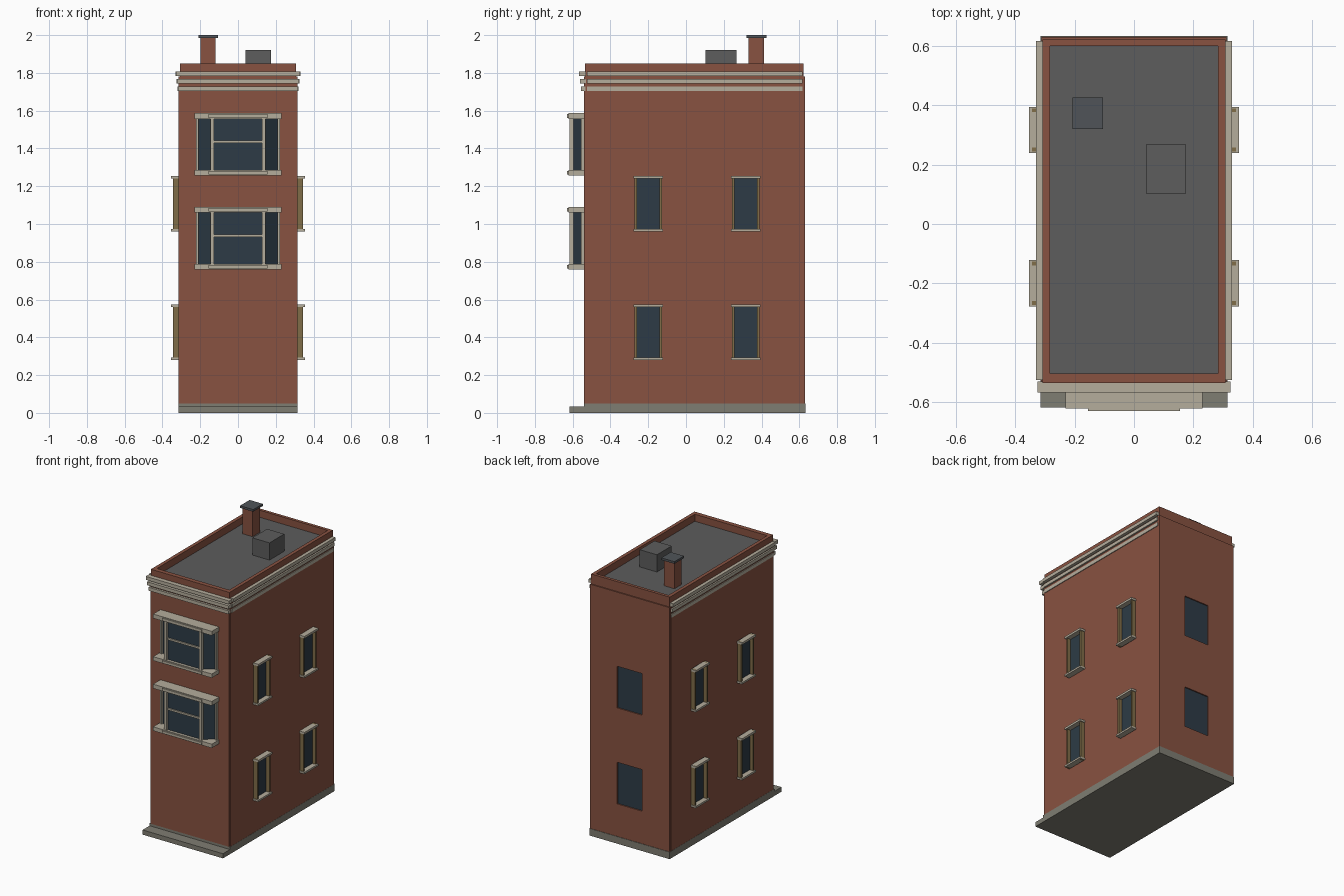
import bpy, bmesh

cube = bpy.data.objects.get("Cube")
if cube:
    bpy.data.objects.remove(cube, do_unlink=True)


def material(name, srgb):
    rgb = [(c / 255 / 12.92) if c < 11 else ((c / 255 + 0.055) / 1.055) ** 2.4 for c in srgb]
    m = bpy.data.materials.new(name)
    m.use_nodes = True
    m.diffuse_color = (*rgb, 1)
    m.node_tree.nodes["Principled BSDF"].inputs["Base Color"].default_value = (*rgb, 1)
    return m


BRICK = material("brick_red", (136, 82, 65))
TRIM = material("stone_trim", (181, 173, 156))
GLASS = material("dark_glass", (45, 59, 70))
ROOF = material("roof_grey", (93, 93, 93))
BASE = material("base_stone", (127, 125, 114))
WOOD = material("olive_frame", (128, 109, 72))
CAP = material("cap_grey", (80, 84, 88))


def prism(name, outline, z0, z1, mat):
    """Vertical prism from an (x, y) outline."""
    bm = bmesh.new()
    face = bm.faces.new([bm.verts.new((x, y, z0)) for x, y in outline])
    ext = bmesh.ops.extrude_face_region(bm, geom=[face])["geom"]
    bmesh.ops.translate(bm, vec=(0, 0, z1 - z0),
                        verts=[v for v in ext if isinstance(v, bmesh.types.BMVert)])
    bmesh.ops.recalc_face_normals(bm, faces=bm.faces)
    mesh = bpy.data.meshes.new(name)
    bm.to_mesh(mesh)
    bm.free()
    mesh.materials.append(mat)
    ob = bpy.data.objects.new(name, mesh)
    bpy.context.collection.objects.link(ob)
    return ob


def box(name, x, y, z, mat):
    """Box from (min, max) ranges."""
    return prism(name, [(x[0], y[0]), (x[1], y[0]), (x[1], y[1]), (x[0], y[1])], z[0], z[1], mat)


def cut(ob, x, y, z):
    """Cut a box-shaped opening through an object."""
    cutter = box("cutter", x, y, z, GLASS)
    cutter.hide_render = True
    mod = ob.modifiers.new("opening", "BOOLEAN")
    mod.operation = "DIFFERENCE"
    mod.solver = "EXACT"
    mod.object = cutter
    bpy.context.view_layer.objects.active = ob
    bpy.ops.object.modifier_apply(modifier=mod.name)
    bpy.data.objects.remove(cutter, do_unlink=True)


FLOORS = [(0.28, 0.575), (0.96, 1.255)]

# Foundation and front step
box("foundation", (-0.315, 0.315), (-0.54, 0.633), (0, 0.05), BASE)
box("front_step", (-0.315, 0.315), (-0.618, -0.54), (0, 0.033), BASE)

# Walls: core with thin outer leaves
box("wall_core", (-0.307, 0.307), (-0.533, 0.619), (0.05, 1.79), BRICK)
box("front_wall", (-0.308, 0.308), (-0.54, -0.533), (0.05, 1.78), BRICK)
back = box("back_wall", (-0.312, 0.312), (0.619, 0.63), (0.05, 1.78), BRICK)
for s, side in ((1, "left"), (-1, "right")):
    box(side + "_wall", sorted((s * 0.307, s * 0.314)), (-0.533, 0.619), (0.05, 1.78), BRICK)

# Back windows, recessed
for i, (z0, z1) in enumerate(FLOORS):
    cut(back, (-0.098, 0.098), (0.6, 0.65), (z0, z1))
    box(f"back_glass_{i}", (-0.098, 0.098), (0.615, 0.622), (z0, z1), GLASS)

# Roof deck inside the parapet
box("roof_deck", (-0.285, 0.285), (-0.505, 0.602), (1.785, 1.80), ROOF)
parapet = box("parapet", (-0.308, 0.308), (-0.535, 0.622), (1.74, 1.85), BRICK)
cut(parapet, (-0.283, 0.283), (-0.503, 0.6), (1.7, 1.9))

# Cornice bands, growing outward toward the top
for i, z in enumerate((1.705, 1.744, 1.783)):
    out = 0.006 * i
    box(f"cornice_front_{i}", (-0.314 - out, 0.314 + out), (-0.555 - out, -0.53), (z, z + 0.024), TRIM)
    for s, side in ((1, "left"), (-1, "right")):
        box(f"cornice_{side}_{i}", sorted((s * 0.3, s * (0.319 + out))),
            (-0.525, 0.617), (z, z + 0.024), TRIM)

# Chimney and roof vent box
box("chimney", (-0.198, -0.118), (0.332, 0.412), (1.795, 1.985), BRICK)
box("chimney_cap", (-0.208, -0.105), (0.32, 0.427), (1.985, 2.0), CAP)
box("roof_vent", (0.04, 0.175), (0.103, 0.268), (1.795, 1.922), ROOF)

# Side windows: glass, jambs, lintel and sill
for s, side in ((1, "left"), (-1, "right")):
    for y in (-0.2, 0.317):
        for z0, z1 in FLOORS:
            name = f"{side}_window"

            def part(label, depth, y0, y1, za, zb, mat):
                box(f"{name}_{label}", sorted((s * 0.3, s * depth)), (y + y0, y + y1), (za, zb), mat)

            part("glass", 0.318, -0.066, 0.066, z0, z1, GLASS)
            part("front_jamb", 0.343, -0.073, -0.06, z0, z1, WOOD)
            part("back_jamb", 0.343, 0.06, 0.073, z0, z1, WOOD)
            part("lintel", 0.354, -0.078, 0.078, z1 - 0.015, z1, TRIM)
            part("sill", 0.354, -0.078, 0.078, z0, z0 + 0.013, TRIM)

# Front bay windows with angled side panes
for i, z0 in enumerate((0.76, 1.257)):
    zs, zc, z1 = z0 + 0.028, z0 + 0.3, z0 + 0.33
    prism(f"bay_glass_{i}", [(-0.215, -0.535), (-0.135, -0.602), (0.135, -0.602), (0.215, -0.535)],
          zs, zc, GLASS)
    for label, za, zb in (("sill", z0, zs), ("cap", zc, z1)):
        box(f"bay_{label}_{i}", (-0.23, 0.23), (-0.622, -0.535), (za, zb), TRIM)
        box(f"bay_{label}_lip_{i}", (-0.155, 0.155), (-0.63, -0.622), (za + 0.005, zb - 0.005), TRIM)
    for s, side in ((1, "left"), (-1, "right")):
        box(f"bay_{side}_post_{i}", sorted((s * 0.126, s * 0.146)), (-0.618, -0.596), (zs, zc), TRIM)
        box(f"bay_{side}_end_post_{i}", sorted((s * 0.208, s * 0.222)), (-0.557, -0.535), (zs, zc), TRIM)
    box(f"bay_rail_{i}", (-0.13, 0.13), (-0.611, -0.6), (z0 + 0.171, z0 + 0.184), TRIM)
